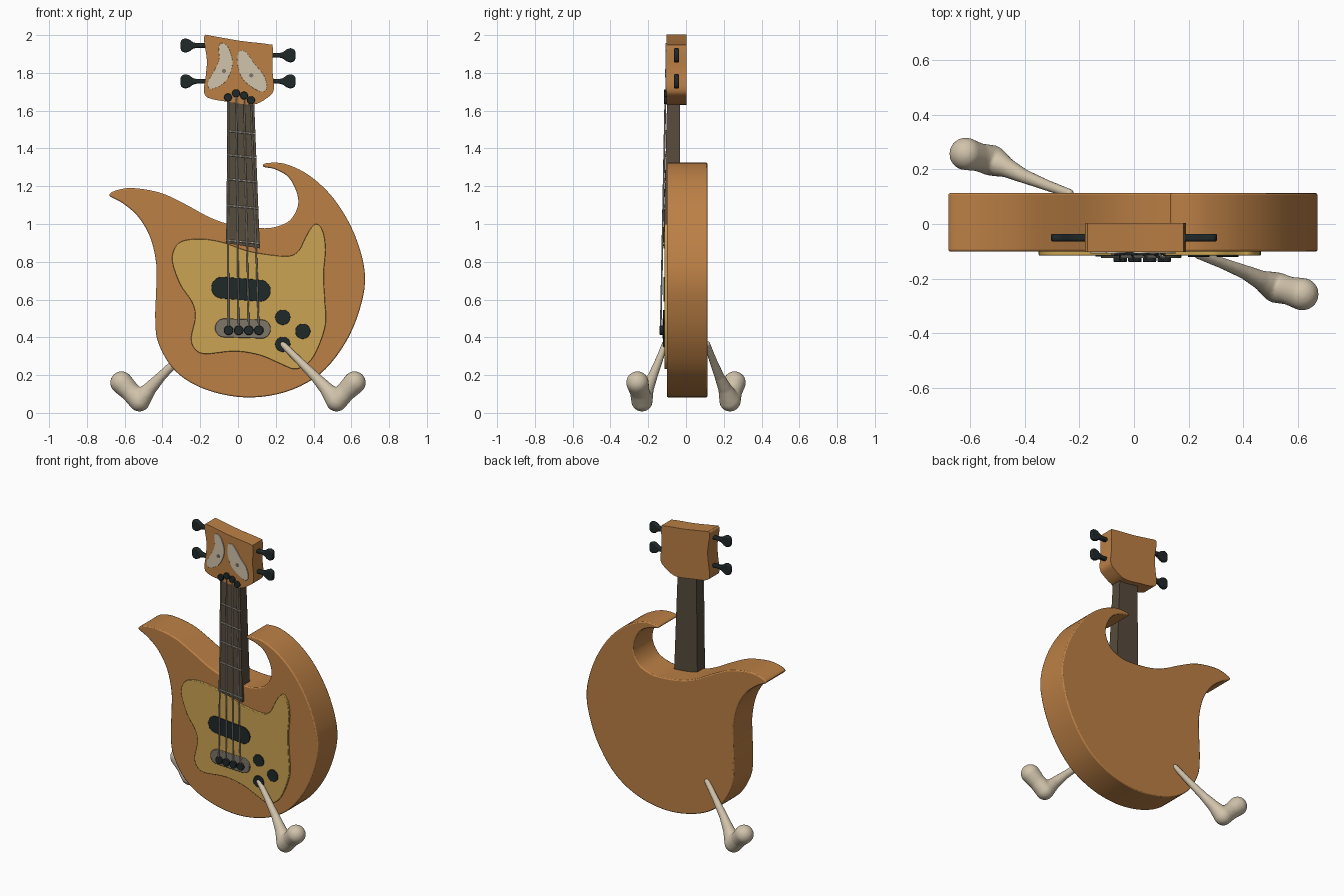
import bpy, bmesh, math
from mathutils import Vector

if "Cube" in bpy.data.objects:
    bpy.data.objects.remove(bpy.data.objects["Cube"])


def mat(name, r, g, b):
    m = bpy.data.materials.new(name)
    m.diffuse_color = (r, g, b, 1)
    m.use_nodes = True
    m.node_tree.nodes["Principled BSDF"].inputs["Base Color"].default_value = m.diffuse_color
    return m


WOOD = mat("orange wood", .50, .215, .06)
GOLD = mat("gold plate", .60, .37, .085)
DARK = mat("dark neck wood", .095, .07, .046)
BLACK = mat("black", .014, .021, .022)
BONE = mat("bone", .64, .55, .41)
GREY = mat("bridge grey", .21, .18, .14)
WIRE = mat("wire grey", .42, .39, .34)


def finish(name, bm, material, bevel=0.0, angle=40):
    bmesh.ops.recalc_face_normals(bm, faces=bm.faces[:])
    me = bpy.data.meshes.new(name)
    bm.to_mesh(me)
    bm.free()
    me.materials.append(material)
    ob = bpy.data.objects.new(name, me)
    bpy.context.collection.objects.link(ob)
    if bevel:
        b = ob.modifiers.new("bevel", 'BEVEL')
        b.width, b.segments, b.limit_method = bevel, 2, 'ANGLE'
        b.angle_limit = math.radians(50)
    bpy.ops.object.select_all(action='DESELECT')
    bpy.context.view_layer.objects.active = ob
    ob.select_set(True)
    bpy.ops.object.shade_smooth_by_angle(angle=math.radians(angle))
    return ob


def smooth_loop(pts, n=5):
    """Closed Catmull-Rom curve through x,z points."""
    pts = [Vector(p) for p in pts]
    out = []
    for i in range(len(pts)):
        a, b, c, d = (pts[(i + k) % len(pts)] for k in (-1, 0, 1, 2))
        for s in range(n):
            t = s / n
            out.append(.5 * (2 * b + (c - a) * t + (2 * a - 5 * b + 4 * c - d) * t * t
                             + (3 * b - a - 3 * c + d) * t ** 3))
    return out


def plate(name, pts, y0, y1, material, bevel=0.0):
    """Outline in x,z extruded from y0 (front) to y1 (back)."""
    bm = bmesh.new()
    f = bm.faces.new([bm.verts.new((p[0], y0, p[1])) for p in pts])
    r = bmesh.ops.extrude_face_region(bm, geom=[f])
    for v in r["geom"]:
        if isinstance(v, bmesh.types.BMVert):
            v.co.y = y1
    return finish(name, bm, material, bevel)


def capsule(cx, cz, w, h, tilt=0.0, n=40):
    """Rounded-end slot outline; a circle when w == h."""
    out = []
    for i in range(n):
        a = 2 * math.pi * (i + .5) / n
        x = math.cos(a) * h / 2 + math.copysign((w - h) / 2, math.cos(a))
        z = math.sin(a) * h / 2
        out.append((cx + x * math.cos(tilt) - z * math.sin(tilt),
                    cz + x * math.sin(tilt) + z * math.cos(tilt)))
    return out


def rod(name, p, q, r, material):
    p, q = Vector(p), Vector(q)
    bm = bmesh.new()
    bmesh.ops.create_cone(bm, cap_ends=True, segments=10, radius1=r, radius2=r, depth=(q - p).length)
    bm.transform((q - p).to_track_quat('Z', 'Y').to_matrix().to_4x4())
    bmesh.ops.translate(bm, verts=bm.verts[:], vec=(p + q) / 2)
    return finish(name, bm, material)


# Body with two horns
body = [(-.68, 1.15), (-.645, 1.178), (-.555, 1.19), (-.41, 1.165), (-.28, 1.105), (-.15, 1.035),
        (-.03, .995), (.12, .978), (.20, .985), (.275, 1.02), (.317, 1.095), (.31, 1.17),
        (.265, 1.25), (.195, 1.29), (.135, 1.303), (.15, 1.322), (.25, 1.318), (.38, 1.255),
        (.51, 1.13), (.617, .945), (.672, .735), (.645, .55), (.565, .365), (.433, .205),
        (.25, .11), (.037, .082), (-.175, .125), (-.33, .22), (-.42, .365), (-.438, .495),
        (-.433, .655), (-.433, .79), (-.465, .93), (-.53, 1.04), (-.61, 1.11)]
plate("body", smooth_loop(body), -.101, .113, WOOD, .008)

# Gold front plate
guard = [(-.348, .80), (-.333, .877), (-.28, .914), (-.175, .92), (-.07, .90), (.063, .855),
         (.25, .83), (.317, .855), (.353, .92), (.385, .977), (.417, 1.0), (.45, .96),
         (.464, .866), (.454, .735), (.46, .60), (.464, .47), (.42, .336), (.37, .262),
         (.30, .232), (.22, .262), (.116, .305), (-.016, .326), (-.175, .312), (-.232, .342),
         (-.248, .40), (-.227, .506), (-.243, .585), (-.306, .68)]
plate("front_plate", smooth_loop(guard), -.115, -.095, GOLD, .003)

# Pickup, bridge and knobs
plate("pickup", capsule(.016, .655, .315, .115, -.08), -.12, -.10, BLACK, .002)
plate("bridge", capsule(.026, .447, .295, .10, -.03), -.125, -.10, GREY, .003)
for i, (x, z) in enumerate([(.237, .506), (.343, .432), (.237, .363)]):
    plate(f"knob_{i}", capsule(x, z, .08, .08), -.121, -.10, BLACK, .002)

# Tapered neck, wider at the body
T, B = 1.66, .885


def neck_at(z):
    t = (T - z) / (T - B)
    return -.055 - .008 * t, .085 + .031 * t, -.1 - .02 * t


bm = bmesh.new()
rings = []
for z, dz in ((T, 0), (B, .014)):
    l, r, y = neck_at(z)
    rings.append([bm.verts.new(c) for c in ((l, y, z + dz), (r, y, z - dz),
                                            (r, -.033, z - dz), (l, -.033, z + dz))])
for ring in rings:
    bm.faces.new(ring)
for i in range(4):
    j = (i + 1) % 4
    bm.faces.new((rings[0][i], rings[0][j], rings[1][j], rings[1][i]))
finish("neck", bm, DARK)

# Frets
for i, z in enumerate((1.485, 1.358, 1.23, 1.09, .905)):
    l, r, y = neck_at(z)
    rod(f"fret_{i}", (l, y, z + .008), (r, y, z - .008), .005, WIRE)

# Headstock
head = [(-.18, 1.975), (-.172, 2.0), (-.15, 1.998), (.01, 1.97), (.16, 1.952), (.184, 1.935),
        (.182, 1.82), (.19, 1.715), (.16, 1.672), (.08, 1.632), (-.04, 1.645),
        (-.15, 1.665), (-.18, 1.70), (-.17, 1.79), (-.165, 1.87)]
plate("headstock", smooth_loop(head), -.103, .003, WOOD, .008)

# Leaf-shaped eye plates with small pupils
leaf_l = [(-.09, 1.957), (-.055, 1.94), (-.03, 1.87), (-.037, 1.81), (-.07, 1.75), (-.12, 1.72),
          (-.153, 1.718), (-.158, 1.755), (-.127, 1.81), (-.1, 1.87), (-.102, 1.93)]
leaf_r = [(.01, 1.915), (.042, 1.91), (.09, 1.845), (.137, 1.787), (.153, 1.724), (.13, 1.70),
          (.08, 1.72), (.026, 1.766), (0, 1.83), (-.003, 1.89)]
for side, leaf, px, pz in (("left", leaf_l, -.074, 1.81), ("right", leaf_r, .07, 1.787)):
    plate(f"eye_{side}", smooth_loop(leaf), -.109, -.100, BONE, .001)
    plate(f"pupil_{side}", capsule(px, pz, .022, .022, n=16), -.112, -.105, GREY)

# Flat flared tuning pegs
half = [(0, .012), (.055, .012), (.075, .017), (.095, .032), (.115, .038), (.135, .032), (.142, .015)]
for i, (s, z) in enumerate([(-1, 1.945), (-1, 1.755), (1, 1.893), (1, 1.755)]):
    pts = [(s * (.163 + a), z + b) for a, b in half] + [(s * (.163 + a), z - b) for a, b in half[::-1]]
    plate(f"tuning_peg_{i}", pts, -.064, -.036, BLACK, .007)

# Strings with pins at both ends
tops = [(-.053, 1.67), (-.01, 1.692), (.032, 1.68), (.069, 1.655)]
for i, (x, z) in enumerate(tops):
    bx = -.05 + .0535 * i
    rod(f"string_{i}", (x, -.109, z), (bx, -.134, .437), .0045, WIRE)
    plate(f"top_pin_{i}", capsule(x, z, .042, .042, n=20), -.116, -.095, BLACK, .003)
    plate(f"bridge_pin_{i}", capsule(bx, .437, .05, .05, n=20), -.139, -.115, BLACK, .003)

# Bone-like legs: one in front, one turned half round at the back
path = [((.237, -.112, .363), .018), ((.32, -.142, .28), .021), ((.41, -.178, .19), .027),
        ((.47, -.208, .125), .037), ((.522, -.233, .064), .057), ((.57, -.245, .112), .052),
        ((.617, -.257, .16), .060)]
for name, s in (("front_leg", 1), ("back_leg", -1)):
    bm = bmesh.new()
    for (p, r), (q, r2) in zip(path, path[1:]):
        p, q = Vector(p), Vector(q)
        for k in range(9):
            c = p.lerp(q, k / 8)
            g = bmesh.ops.create_uvsphere(bm, u_segments=20, v_segments=14, radius=r + (r2 - r) * k / 8)
            for v in g["verts"]:
                v.co = Vector((s * (v.co.x + c.x), s * (v.co.y + c.y), v.co.z + c.z))
    leg = finish(name, bm, BONE, angle=180)
    rm = leg.modifiers.new("merge", 'REMESH')
    rm.mode, rm.voxel_size, rm.use_smooth_shade = 'VOXEL', .007, True
    sm = leg.modifiers.new("soften", 'SMOOTH')
    sm.factor, sm.iterations = .5, 4
